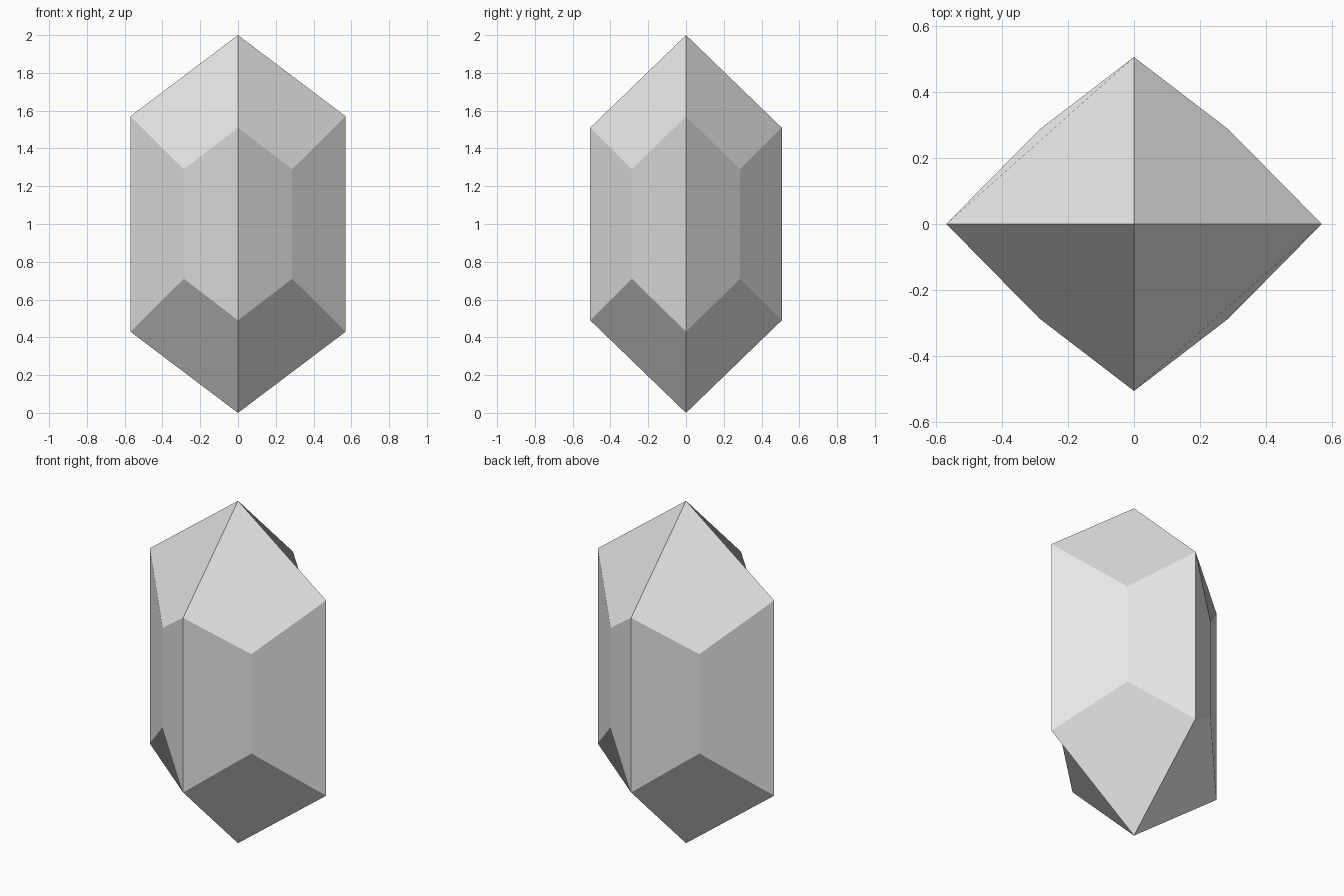
import bpy
import bmesh

cube = bpy.data.objects.get("Cube")
if cube:
    bpy.data.objects.remove(cube, do_unlink=True)

# Crystal colour
grey = bpy.data.materials.new("pale grey")
grey.use_nodes = True
grey.diffuse_color = (0.8, 0.8, 0.8, 1)
grey.node_tree.nodes["Principled BSDF"].inputs["Base Color"].default_value = grey.diffuse_color

HALF_W, HALF_D, MID = 0.57, 0.507, 0.287
SIDE_Z, FRONT_Z, MID_Z = 0.57, 0.51, 0.29   # rim heights above the middle

# Rim outline, counter-clockwise from the +x corner: corners alternate with mids
rim = [(HALF_W, 0, SIDE_Z), (MID, MID, MID_Z),
       (0, HALF_D, FRONT_Z), (-MID, MID, MID_Z),
       (-HALF_W, 0, SIDE_Z), (-MID, -MID, MID_Z),
       (0, -HALF_D, FRONT_Z), (MID, -MID, MID_Z)]

bm = bmesh.new()
tip = bm.verts.new((0, 0, 2))
foot = bm.verts.new((0, 0, 0))
upper = [bm.verts.new((x, y, 1 + z)) for x, y, z in rim]
lower = [bm.verts.new((x, y, 1 - z)) for x, y, z in rim]

# Upright walls
for i in range(8):
    j = (i + 1) % 8
    bm.faces.new((lower[i], lower[j], upper[j], upper[i]))

# Bent kite facets: the first vertex sets the fold, alternating round each cap
for q in range(4):
    a, m, b = 2 * q, 2 * q + 1, (2 * q + 2) % 8
    top = [tip, upper[a], upper[m], upper[b]]
    base = [foot, lower[b], lower[m], lower[a]]
    if q % 2:
        top = top[1:] + top[:1]
    else:
        base = base[1:] + base[:1]
    bm.faces.new(top)
    bm.faces.new(base)

mesh = bpy.data.meshes.new("crystal")
bm.to_mesh(mesh)
bm.free()
mesh.materials.append(grey)
crystal = bpy.data.objects.new("crystal", mesh)
bpy.context.collection.objects.link(crystal)
